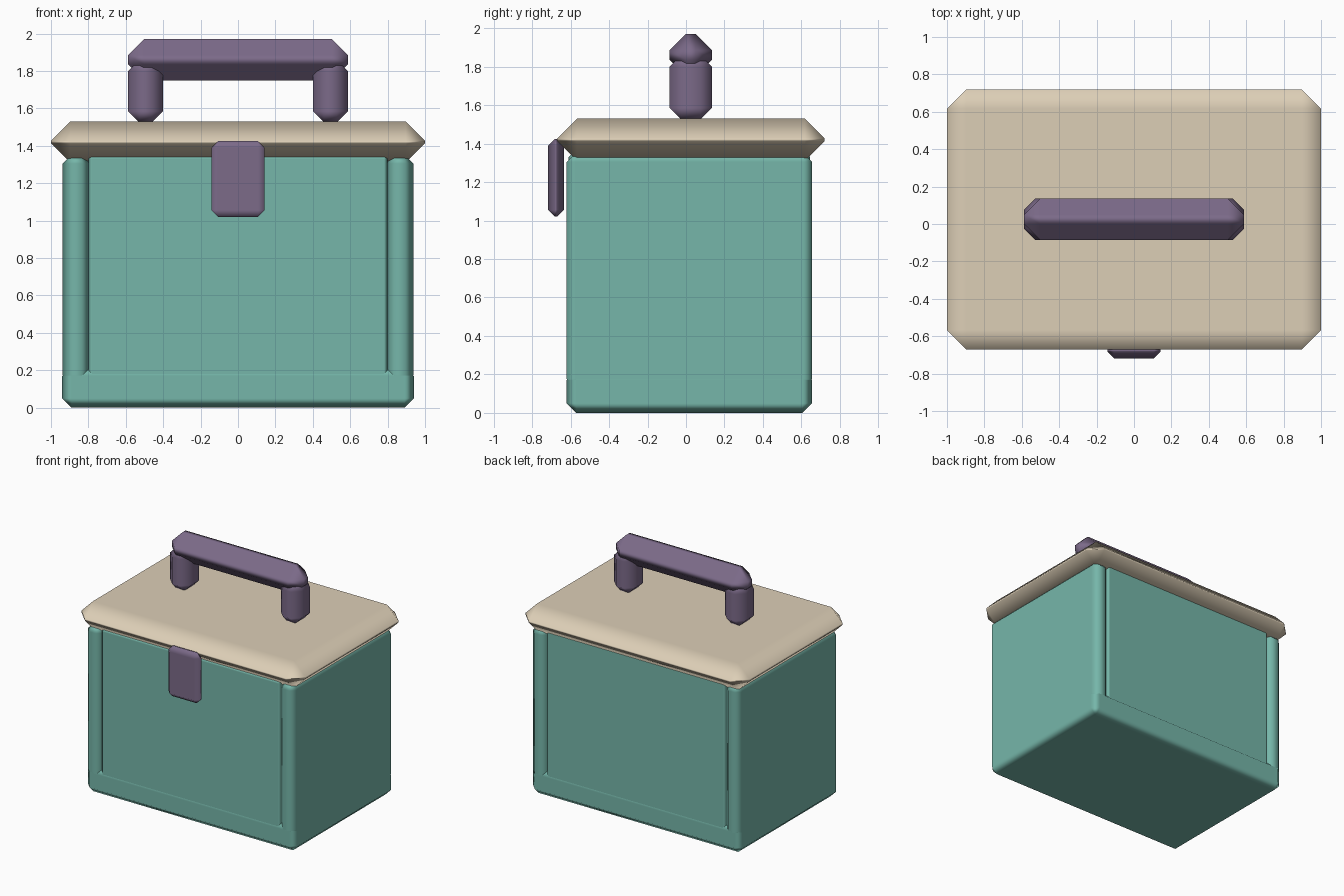
import bpy
import bmesh
from mathutils import Vector

if "Cube" in bpy.data.objects:
    bpy.data.objects.remove(bpy.data.objects["Cube"], do_unlink=True)


def make_material(name, color):
    mat = bpy.data.materials.new(name)
    mat.use_nodes = True
    mat.diffuse_color = (*color, 1)
    mat.node_tree.nodes["Principled BSDF"].inputs["Base Color"].default_value = (*color, 1)
    return mat


teal = make_material("teal", (0.18, 0.47, 0.40))
cream = make_material("cream", (0.72, 0.62, 0.47))
purple = make_material("purple", (0.20, 0.145, 0.25))


def chamfered_box(name, x, y, z, bevel, mat):
    """Box spanning the given ranges, with one soft-shaded chamfer on every edge."""
    low, high = Vector((x[0], y[0], z[0])), Vector((x[1], y[1], z[1]))
    size = high - low
    bm = bmesh.new()
    bmesh.ops.create_cube(bm, size=1)
    for v in bm.verts:
        v.co = Vector(a * b for a, b in zip(v.co, size))
    bmesh.ops.bevel(bm, geom=bm.edges[:], offset=bevel, segments=1,
                    affect='EDGES', clamp_overlap=True)
    for face in bm.faces:
        face.smooth = True
    mesh = bpy.data.meshes.new(name)
    bm.to_mesh(mesh)
    bm.free()
    mesh.materials.append(mat)
    obj = bpy.data.objects.new(name, mesh)
    obj.location = (low + high) / 2
    bpy.context.collection.objects.link(obj)
    weighted = obj.modifiers.new("weighted_normals", 'WEIGHTED_NORMAL')
    weighted.weight = 100
    return obj


# Body: base slab, front and back panels, side panels
depth = (-0.62, 0.655)
chamfered_box("base", (-0.94, 0.94), depth, (0, 0.22), 0.05, teal)
chamfered_box("front_panel", (-0.80, 0.80), (-0.61, -0.47), (0.12, 1.35), 0.02, teal)
chamfered_box("back_panel", (-0.80, 0.80), (0.505, 0.645), (0.12, 1.35), 0.02, teal)
for side, sign in (("left", 1), ("right", -1)):
    span = sorted((0.79 * sign, 0.938 * sign))
    chamfered_box(side + "_panel", span, depth, (0.13, 1.35), 0.045, teal)

# Lid and front latch
chamfered_box("lid", (-1, 1), (-0.67, 0.72), (1.31, 1.53), 0.103, cream)
chamfered_box("latch", (-0.143, 0.143), (-0.718, -0.635), (1.02, 1.425), 0.036, purple)

# Handle: two posts and a grip
grip_depth = (-0.085, 0.135)
for side, sign in (("left", 1), ("right", -1)):
    span = sorted((0.40 * sign, 0.588 * sign))
    chamfered_box(side + "_handle_post", span, grip_depth, (1.525, 1.86), 0.06, purple)
chamfered_box("handle_grip", (-0.588, 0.588), grip_depth, (1.75, 1.97), 0.085, purple)
